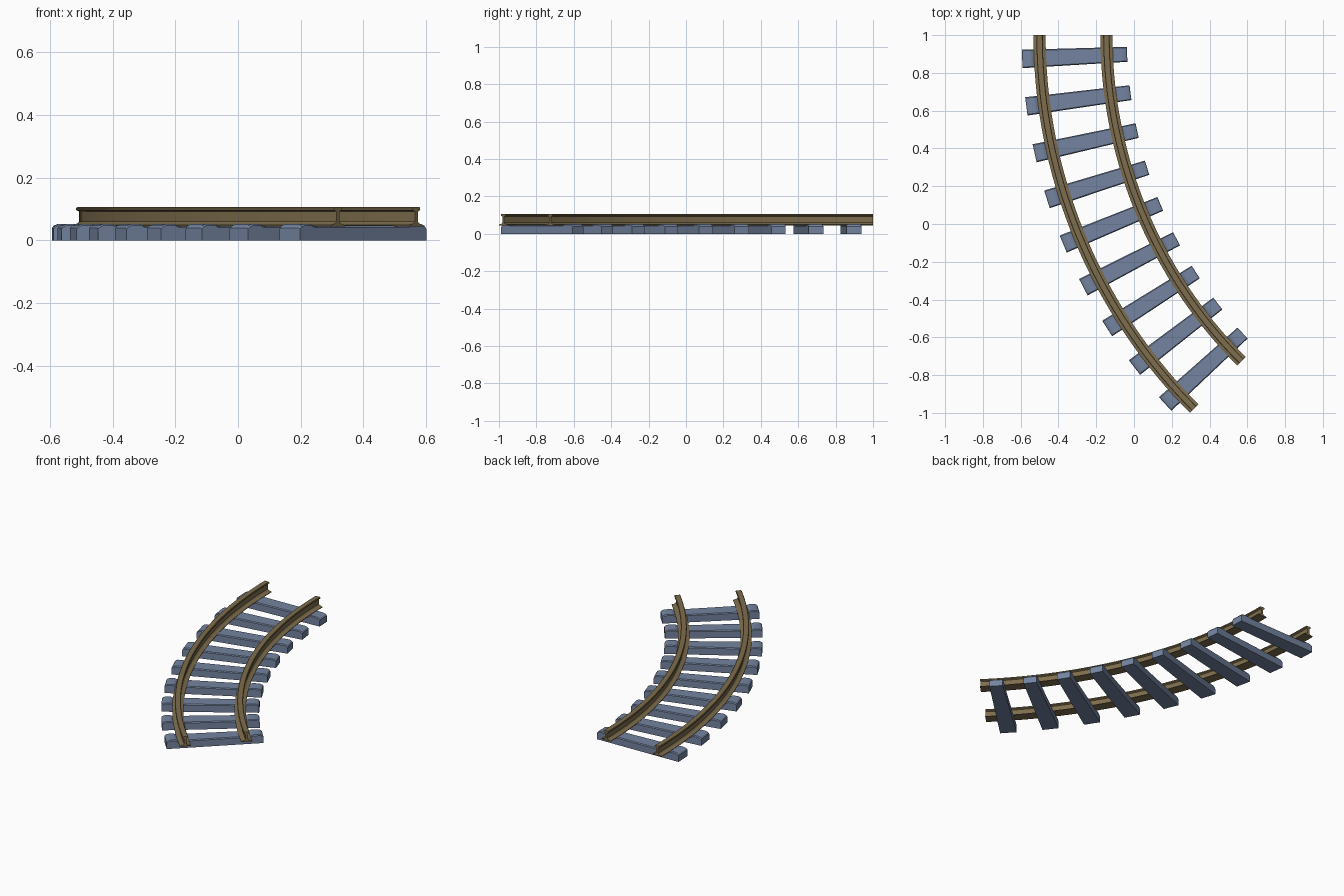
import bpy, bmesh, math

if "Cube" in bpy.data.objects:
    bpy.data.objects.remove(bpy.data.objects["Cube"])

CX, CY = 2.296, 1.0          # centre of the bend
ARC = math.radians(45)
OUTER, INNER = 2.796, 2.442  # rail centre-line radii


def material(name, rgb):
    m = bpy.data.materials.new(name)
    m.diffuse_color = (*rgb, 1)
    m.use_nodes = True
    m.node_tree.nodes["Principled BSDF"].inputs["Base Color"].default_value = m.diffuse_color
    return m


def bend(r, a, z):
    return (CX - r * math.cos(a), CY - r * math.sin(a), z)


def loft(name, rings, mat):
    """Skin a list of closed rings and cap both ends."""
    bm = bmesh.new()
    vs = [[bm.verts.new(p) for p in ring] for ring in rings]
    n = len(vs[0])
    for a, b in zip(vs, vs[1:]):
        for i in range(n):
            j = (i + 1) % n
            bm.faces.new((a[i], a[j], b[j], b[i]))
    bm.faces.new(vs[0])
    bm.faces.new(vs[-1])
    bmesh.ops.recalc_face_normals(bm, faces=bm.faces)
    me = bpy.data.meshes.new(name)
    bm.to_mesh(me)
    bm.free()
    me.materials.append(mat)
    ob = bpy.data.objects.new(name, me)
    bpy.context.collection.objects.link(ob)
    bpy.ops.object.select_all(action='DESELECT')
    ob.select_set(True)
    bpy.context.view_layer.objects.active = ob
    bpy.ops.object.shade_smooth_by_angle(angle=math.radians(20))
    return ob


rail_mat = material("rusty brown", (0.21, 0.155, 0.075))
tie_mat = material("slate blue", (0.175, 0.23, 0.35))

# Rails: I-shaped profile swept round the bend
half = [(0.032, 0.045), (0.032, 0.049), (0.013, 0.054), (0.007, 0.060),
        (0.007, 0.092), (0.017, 0.097), (0.017, 0.103), (0.014, 0.106)]
profile = half + [(-x, z) for x, z in reversed(half)]
STEPS = 36
for name, radius in (("outer_rail", OUTER), ("inner_rail", INNER)):
    loft(name, [[bend(radius + x, ARC * i / STEPS, z) for x, z in profile]
                for i in range(STEPS + 1)], rail_mat)

# Ties: wedge-shaped blocks with rounded raised ends and a lower rail bed
stations = [(2.335, 0.040), (2.340, 0.047), (2.352, 0.052), (2.365, 0.053),
            (2.396, 0.053), (2.410, 0.047), (2.828, 0.047), (2.842, 0.053),
            (2.861, 0.053), (2.874, 0.052), (2.886, 0.047), (2.891, 0.040)]
HALF_ANGLE = math.radians(0.97)
for k in range(9):
    mid = math.radians(2.5 + 5 * k)
    rings = []
    for r, top in stations:
        w = HALF_ANGLE
        c = HALF_ANGLE * 0.88
        section = [(-w, 0), (w, 0), (w, top - 0.005), (c, top),
                   (-c, top), (-w, top - 0.005)]
        rings.append([bend(r, mid + a, z) for a, z in section])
    loft(f"tie_{k + 1}", rings, tie_mat)
